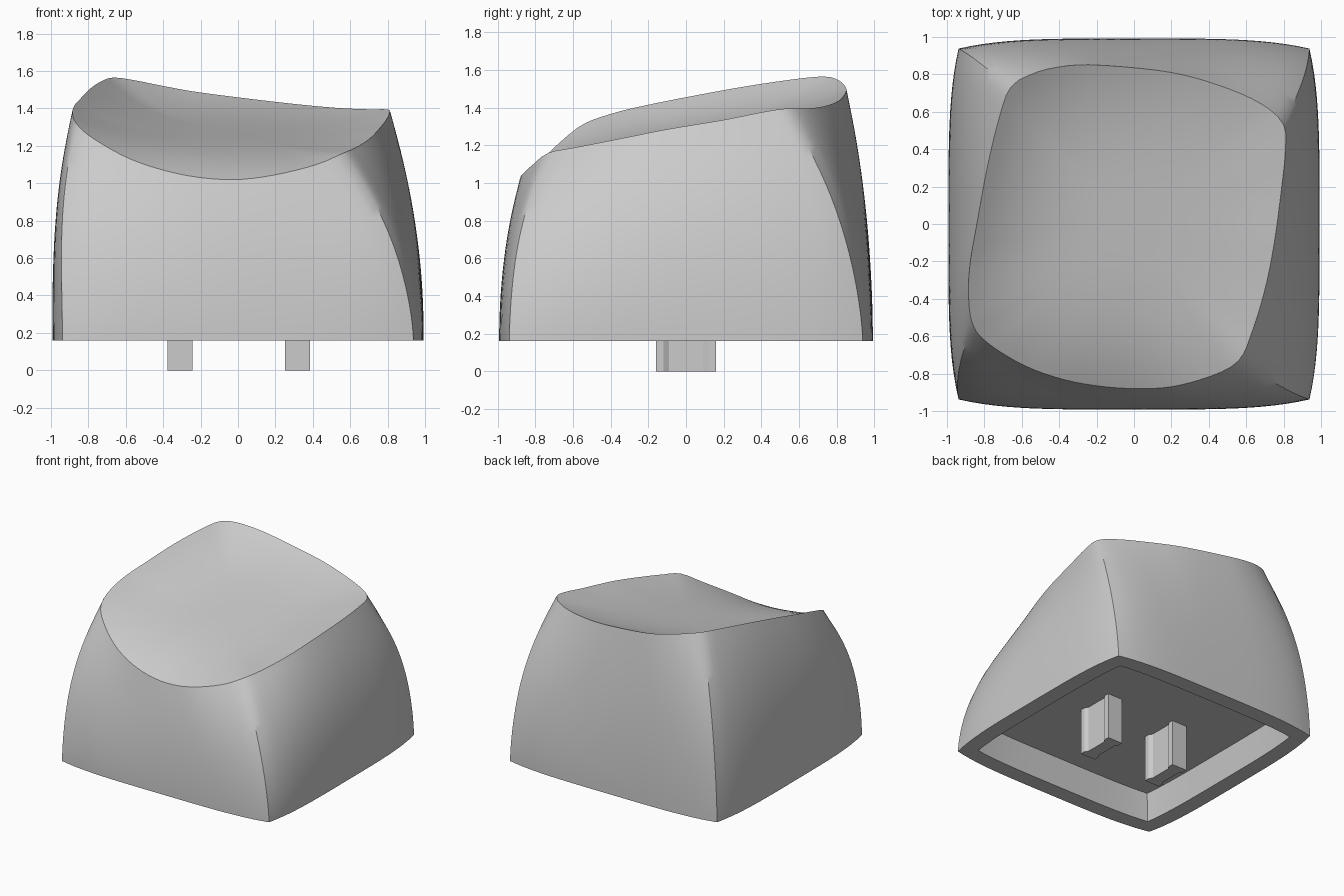
import bpy, bmesh, math
from mathutils import Vector, Matrix

if "Cube" in bpy.data.objects:
    bpy.data.objects.remove(bpy.data.objects["Cube"])

BASE_Z, CEILING_Z = 0.16, 0.38
PER_SIDE, WALL_STEPS, DISH_STEPS = 28, 24, 20

grey = bpy.data.materials.new("light grey plastic")
grey.use_nodes = True
grey.diffuse_color = (0.6, 0.6, 0.6, 1)
grey.node_tree.nodes["Principled BSDF"].inputs["Base Color"].default_value = (0.6, 0.6, 0.6, 1)

# Top rim, one run per side, each starting at its corner
RIM = [
    [(-.865, -.53, 1.32), (-.79, -.63, 1.25), (-.6, -.75, 1.14), (-.4, -.825, 1.07),
     (-.2, -.865, 1.03), (0, -.88, 1.02), (.2, -.87, 1.045), (.42, -.81, 1.1)],
    [(.56, -.73, 1.16), (.63, -.58, 1.19), (.7, -.35, 1.235), (.75, -.1, 1.285),
     (.79, .2, 1.335), (.81, .4, 1.375)],
    [(.8, .53, 1.395), (.7, .63, 1.395), (.5, .725, 1.405), (.2, .81, 1.435),
     (-.2, .85, 1.485), (-.4, .84, 1.52), (-.55, .8, 1.55)],
    [(-.66, .73, 1.565), (-.72, .57, 1.55), (-.785, .3, 1.51), (-.84, 0, 1.455),
     (-.875, -.2, 1.415), (-.885, -.37, 1.375)],
]


def spline(a, b, c, d, t):
    return (2 * b + (c - a) * t + (2 * a - 5 * b + 4 * c - d) * t**2
            + (3 * b - a - 3 * c + d) * t**3) / 2


def rim_side(side):
    """Evenly spaced points along one side of the rim."""
    pts = [Vector(p) for run in RIM for p in run]
    start = sum(len(run) for run in RIM[:side])
    n = len(pts)
    fine = [spline(*(pts[(i + k) % n] for k in (-1, 0, 1, 2)), j / 16)
            for i in range(start, start + len(RIM[side])) for j in range(16)]
    fine.append(pts[(start + len(RIM[side])) % n])
    dist = [0]
    for a, b in zip(fine, fine[1:]):
        dist.append(dist[-1] + (b - a).length)
    out, k = [], 0
    for i in range(PER_SIDE):
        goal = dist[-1] * i / PER_SIDE
        while dist[k + 1] < goal:
            k += 1
        out.append(fine[k].lerp(fine[k + 1], (goal - dist[k]) / (dist[k + 1] - dist[k])))
    return out


def square_ring(half, bulge, z):
    """Square outline whose sides bow outward slightly."""
    ring = []
    for side in range(4):
        turn = Matrix.Rotation(side * math.pi / 2, 3, 'Z')
        for i in range(PER_SIDE):
            u = 2 * i / PER_SIDE - 1
            ring.append(turn @ Vector((u * half, -half - bulge * (1 - u**4), z)))
    return ring


def floor_z(p):
    return 1.26 + 0.165 * p.y - 0.045 * p.x


rim = [p for side in range(4) for p in rim_side(side)]
base = square_ring(0.938, 0.054, BASE_Z)
centre = Vector((-0.03, 0, 0))

# Rings run from the inner ceiling, round the lip, up the walls and into the dish
rings = [square_ring(0.80, 0.02, CEILING_Z), square_ring(0.83, 0.03, BASE_Z), base]
for step in range(1, WALL_STEPS + 1):
    t = step / WALL_STEPS
    ring = []
    for i, (low, high) in enumerate(zip(base, rim)):
        side, place = divmod(i, PER_SIDE)
        u = 2 * place / PER_SIDE - 1
        f = t ** (1.9 - 0.4 * u**4)
        p = low.lerp(high, f)
        p.z = low.z + (high.z - low.z) * t
        # walls swell outward, most at the corners and the left and right sides
        swell = (0.005 + 0.015 * (side % 2)) * (1 - u**4) + 0.045 * u**4
        p += Vector((low.x, low.y, 0)).normalized() * swell * math.sin(math.pi * t**1.4)
        ring.append(p)
    rings.append(ring)
for step in range(1, DISH_STEPS):
    s = 1 - step / DISH_STEPS
    ring = []
    for edge in rim:
        p = centre.lerp(edge, s)
        p.z = floor_z(p) + (edge.z - floor_z(edge)) * s**3.3
        ring.append(p)
    rings.append(ring)

bm = bmesh.new()
loops = [[bm.verts.new(p) for p in ring] for ring in rings]
count = len(rim)
for a, b in zip(loops, loops[1:]):
    for i in range(count):
        j = (i + 1) % count
        bm.faces.new((a[i], a[j], b[j], b[i]))
bm.faces.new(loops[0][::-1])
tip = bm.verts.new((centre.x, centre.y, floor_z(centre)))
for i in range(count):
    bm.faces.new((loops[-1][i], loops[-1][(i + 1) % count], tip))
bmesh.ops.recalc_face_normals(bm, faces=bm.faces[:])


def finish(name, bm, smooth):
    mesh = bpy.data.meshes.new(name)
    bm.to_mesh(mesh)
    bm.free()
    obj = bpy.data.objects.new(name, mesh)
    mesh.materials.append(grey)
    bpy.context.collection.objects.link(obj)
    if smooth:
        bpy.ops.object.select_all(action='DESELECT')
        obj.select_set(True)
        bpy.context.view_layer.objects.active = obj
        bpy.ops.object.shade_smooth_by_angle(angle=math.radians(35))


finish("keycap_shell", bm, True)

# Two mounting prongs with a shallow waist on their broad faces
quarter = [(0.068, -0.16), (0.068, -0.12), (0.05, -0.09)]
right_half = quarter + [(x, -y) for x, y in reversed(quarter)]
outline = right_half + [(-x, -y) for x, y in right_half]
for name, x in (("left_prong", 0.318), ("right_prong", -0.31)):
    bm = bmesh.new()
    face = bm.faces.new([bm.verts.new((x + px, py, 0)) for px, py in outline])
    up = bmesh.ops.extrude_face_region(bm, geom=[face])["geom"]
    bmesh.ops.translate(bm, vec=(0, 0, CEILING_Z),
                        verts=[v for v in up if isinstance(v, bmesh.types.BMVert)])
    bmesh.ops.recalc_face_normals(bm, faces=bm.faces[:])
    finish(name, bm, False)
